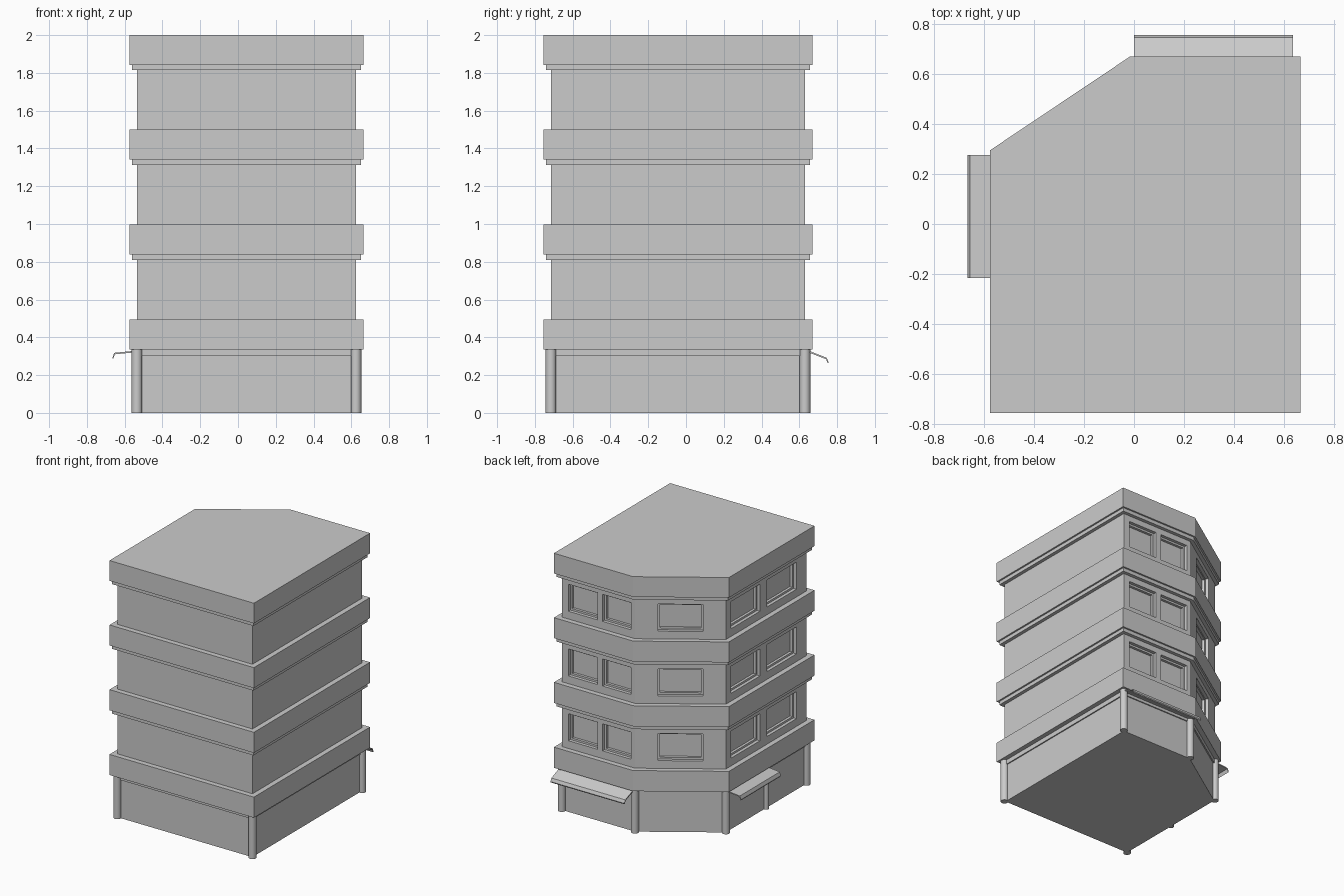
import bpy, bmesh, math
from mathutils import Matrix, Vector

if "Cube" in bpy.data.objects:
    bpy.data.objects.remove(bpy.data.objects["Cube"])

# outer roof outline, counter-clockwise, with one cut-off corner
OUTER = [Vector(p) for p in [(-0.575, -0.755), (0.665, -0.755), (0.665, 0.67),
                             (-0.015, 0.67), (-0.575, 0.295)]]

def inset(d):
    """Outline moved inward by d on every side."""
    pts, n = [], len(OUTER)
    for i, p in enumerate(OUTER):
        a = (p - OUTER[i - 1]).normalized()
        b = (OUTER[(i + 1) % n] - p).normalized()
        na, nb = Vector((-a.y, a.x)), Vector((-b.y, b.x))
        pts.append(p + (na + nb) * (d / (1 + na.dot(nb))))
    return pts

def finish(name, bm):
    bmesh.ops.recalc_face_normals(bm, faces=bm.faces)
    me = bpy.data.meshes.new(name)
    bm.to_mesh(me)
    bm.free()
    ob = bpy.data.objects.new(name, me)
    bpy.context.collection.objects.link(ob)
    return ob

def slab(name, d, z0, z1):
    """Prism on the inset outline."""
    bm = bmesh.new()
    f = bm.faces.new([bm.verts.new((p.x, p.y, z0)) for p in inset(d)])
    r = bmesh.ops.extrude_face_region(bm, geom=[f])
    vs = [v for v in r["geom"] if isinstance(v, bmesh.types.BMVert)]
    bmesh.ops.translate(bm, vec=(0, 0, z1 - z0), verts=vs)
    return finish(name, bm)

def cut(ob, windows, z, border, depth):
    """Cut one box per window into the wall."""
    bm = bmesh.new()
    for cx, cy, w, ang in windows:
        m = (Matrix.Translation((cx, cy, z + 0.165)) @ Matrix.Rotation(ang, 4, 'Z')
             @ Matrix.Diagonal((w - 2 * border, 2 * depth, 0.21 - 2 * border, 1)))
        bmesh.ops.create_cube(bm, size=1, matrix=m)
    cutter = finish("window_cutter", bm)
    cutter.hide_render = True
    mod = ob.modifiers.new("windows", 'BOOLEAN')
    mod.operation, mod.solver, mod.object = 'DIFFERENCE', 'EXACT', cutter
    bpy.context.view_layer.objects.active = ob
    bpy.ops.object.modifier_apply(modifier=mod.name)
    bpy.data.objects.remove(cutter, do_unlink=True)

# windows: centre x, centre y, width, angle of the wall
wall = inset(0.04)
mid = (wall[3] + wall[4]) / 2
slope = wall[3] - wall[4]
WINDOWS = [(0.445, wall[2].y, 0.25, 0), (0.152, wall[2].y, 0.245, 0),
           (wall[4].x, 0.035, 0.355, math.pi / 2), (wall[4].x, -0.41, 0.36, math.pi / 2),
           (mid.x, mid.y, 0.318, math.atan2(slope.y, slope.x))]

# ground floor
slab("ground_wall", 0.045, 0, 0.30)
slab("ground_lintel", 0.036, 0.30, 0.335)
slab("cornice_0", 0, 0.335, 0.495)

# upper storeys: wall, lip and cornice
for i, (z0, z1) in enumerate([(0.495, 0.81), (0.998, 1.313), (1.5, 1.815)]):
    w = slab(f"storey_wall_{i + 1}", 0.04, z0, z1)
    cut(w, WINDOWS, z0, 0, 0.025)
    cut(w, WINDOWS, z0, 0.015, 0.045)
    slab(f"cornice_lip_{i + 1}", 0.013, z1, z1 + 0.028)
    slab(f"cornice_{i + 1}", 0, z1 + 0.028, (0.998, 1.5, 2.0)[i])

# round corner columns and one slimmer column on the left side
for i, (x, y, r) in enumerate([(p.x, p.y, 0.028) for p in wall] + [(wall[4].x, -0.22, 0.02)]):
    bm = bmesh.new()
    bmesh.ops.create_cone(bm, cap_ends=True, segments=20, radius1=r, radius2=r, depth=0.335,
                          matrix=Matrix.Translation((x, y, 0.1675)))
    ob = finish(f"column_{i + 1}", bm)
    bpy.ops.object.select_all(action='DESELECT')
    ob.select_set(True)
    bpy.context.view_layer.objects.active = ob
    bpy.ops.object.shade_smooth_by_angle(angle=math.radians(40))

def awning(name, profile, place):
    """Thin bent canopy; profile is (distance out, z), place maps (end, out, z)."""
    t = 0.008
    loop = profile + [(o - t * 0.4, z - t) for o, z in reversed(profile)]
    bm = bmesh.new()
    ends = [[bm.verts.new(place(e, o, z)) for o, z in loop] for e in (0, 1)]
    n = len(loop)
    for i in range(n):
        j = (i + 1) % n
        bm.faces.new((ends[0][i], ends[0][j], ends[1][j], ends[1][i]))
    for e in ends:
        h = len(profile)
        for i in range(h - 1):
            bm.faces.new((e[i], e[i + 1], e[n - 2 - i], e[n - 1 - i]))
    return finish(name, bm)

awning("back_awning", [(0.62, 0.333), (0.66, 0.325), (0.745, 0.292), (0.755, 0.268)],
       lambda e, o, z: (0.635 * e, o, z))
awning("left_awning", [(0.53, 0.33), (0.575, 0.326), (0.655, 0.318), (0.665, 0.292)],
       lambda e, o, z: (-o, -0.215 + 0.49 * e, z))
